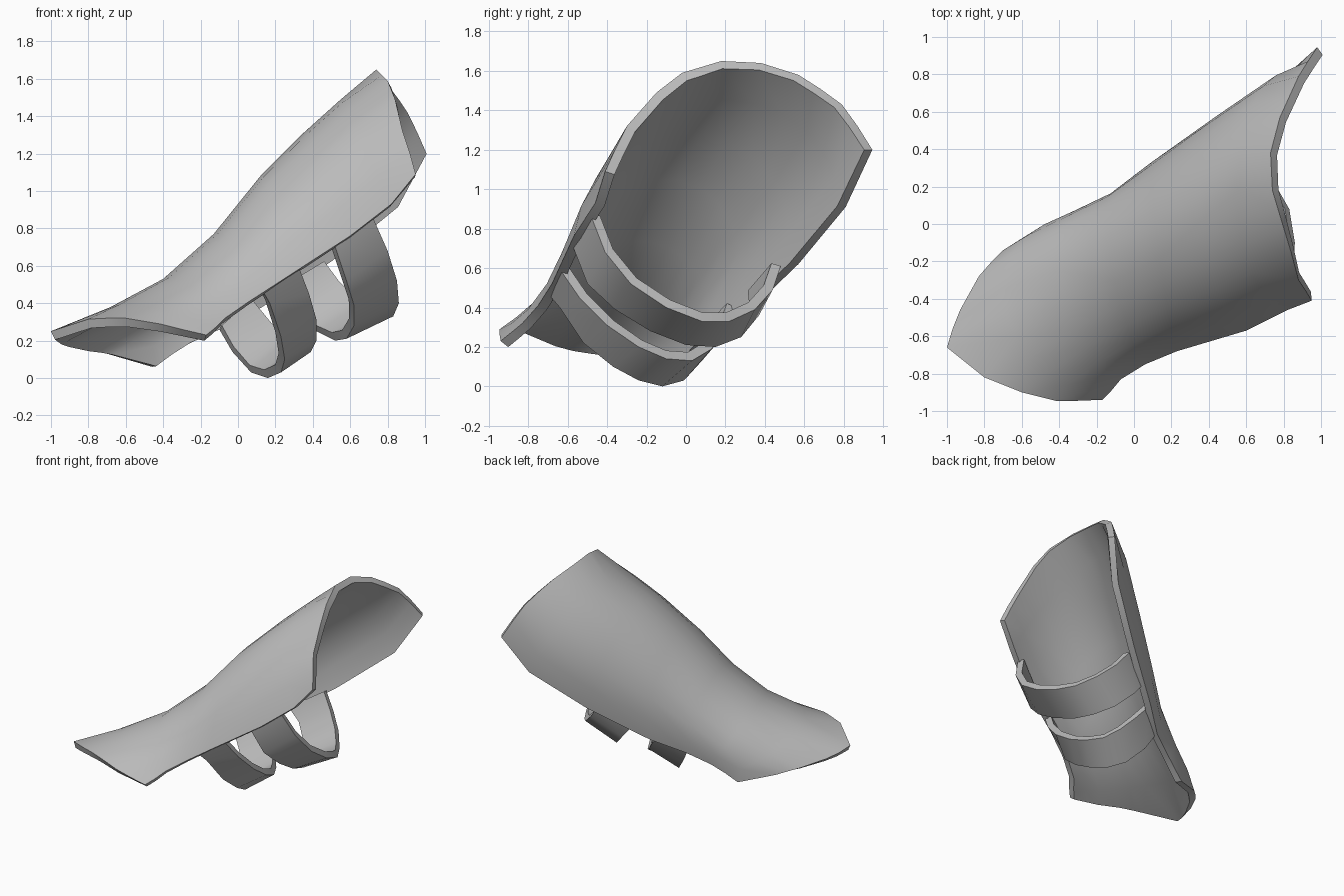
import bpy, math
from mathutils import Vector

grey = bpy.data.materials.new("plain grey")
grey.diffuse_color = (0.5, 0.5, 0.5, 1)


def sheet(name, rows, thickness):
    """Skin rows of points into a smooth panel thickened inward."""
    n = len(rows[0])
    verts = [p for row in rows for p in row]
    faces = [(i * n + j, i * n + j + 1, (i + 1) * n + j + 1, (i + 1) * n + j)
             for i in range(len(rows) - 1) for j in range(n - 1)]
    mesh = bpy.data.meshes.new(name)
    mesh.from_pydata(verts, [], faces)
    mesh.materials.append(grey)
    obj = bpy.data.objects.new(name, mesh)
    bpy.context.collection.objects.link(obj)
    mod = obj.modifiers.new("thickness", 'SOLIDIFY')
    mod.thickness = thickness
    mod.offset = -1
    mod.use_even_offset = True
    bpy.ops.object.select_all(action='DESELECT')
    bpy.context.view_layer.objects.active = obj
    obj.select_set(True)
    bpy.ops.object.modifier_apply(modifier=mod.name)
    bpy.ops.object.shade_smooth_by_angle(angle=math.radians(40))


def arch(front, crown, back, steps=12):
    """Half-ellipse from the front edge over the crown to the back edge."""
    f, c, b = Vector(front), Vector(crown), Vector(back)
    mid = (f + b) / 2
    return [mid + (f - mid) * math.cos(math.pi * k / steps)
            + (c - mid) * math.sin(math.pi * k / steps) for k in range(steps + 1)]


# Faceted rims at the elbow and at the pointed hand guard
elbow_rim = [(.95, -.41, 1.09), (.92, -.36, 1.20), (.88, -.30, 1.32), (.84, -.15, 1.49),
             (.80, -.02, 1.59), (.77, .08, 1.62), (.74, .18, 1.65), (.73, .38, 1.64),
             (.78, .57, 1.58), (.83, .68, 1.51), (.88, .79, 1.43), (.93, .87, 1.32),
             (.98, .945, 1.20)]
hand_rim = [(-.17, -.94, .23), (-.30, -.945, .26), (-.42, -.945, .29), (-.60, -.90, .32),
            (-.70, -.86, .32), (-.80, -.82, .315), (-1.0, -.66, .25), (-.97, -.56, .22),
            (-.93, -.46, .20), (-.83, -.28, .17), (-.76, -.20, .15), (-.70, -.14, .13),
            (-.46, .00, .06)]

# Forearm shell: front edge, crown, back edge from the elbow to the hand
stations = [
    ((.82, -.46, .93), (.55, .20, 1.49), (.83, .81, .91)),
    ((.60, -.57, .76), (.35, .08, 1.31), (.48, .57, .62)),
    ((.23, -.68, .52), (.12, -.05, 1.08), (.10, .31, .37)),
    ((.06, -.75, .41), (-.13, -.19, .77), (-.10, .15, .26)),
    ((-.07, -.83, .32), (-.40, -.33, .53), (-.27, .07, .18)),
    ((-.12, -.89, .27), (-.68, -.49, .38), (-.37, .03, .12)),
]
shell_rows = [elbow_rim] + [arch(*s) for s in stations] + [hand_rim]
sheet("forearm_shell", shell_rows, 0.05)

# Straps: hand-side edge and elbow-side edge, each running front to back
straps = {
    "hand_strap": (
        [(.13, -.70, .47), (.17, -.64, .40), (.23, -.52, .22), (.25, -.37, .10),
         (.23, -.24, .03), (.16, -.12, .00), (.07, -.01, .03), (-.03, .09, .14),
         (-.10, .12, .26)],
        [(.33, -.63, .58), (.38, -.54, .45), (.42, -.40, .31), (.42, -.24, .20),
         (.39, -.10, .14), (.32, .03, .13), (.24, .13, .19), (.16, .21, .28),
         (.06, .25, .40)]),
    "elbow_strap": (
        [(.52, -.57, .70), (.58, -.50, .52), (.62, -.36, .39), (.62, -.18, .28),
         (.58, .00, .21), (.52, .15, .20), (.42, .28, .25), (.31, .37, .36),
         (.22, .36, .47)],
        [(.72, -.48, .86), (.80, -.41, .68), (.85, -.28, .52), (.86, -.10, .40),
         (.83, .08, .33), (.75, .22, .33), (.65, .35, .39), (.54, .44, .49),
         (.45, .48, .61)]),
}
for name, rims in straps.items():
    sheet(name, rims, 0.05)
